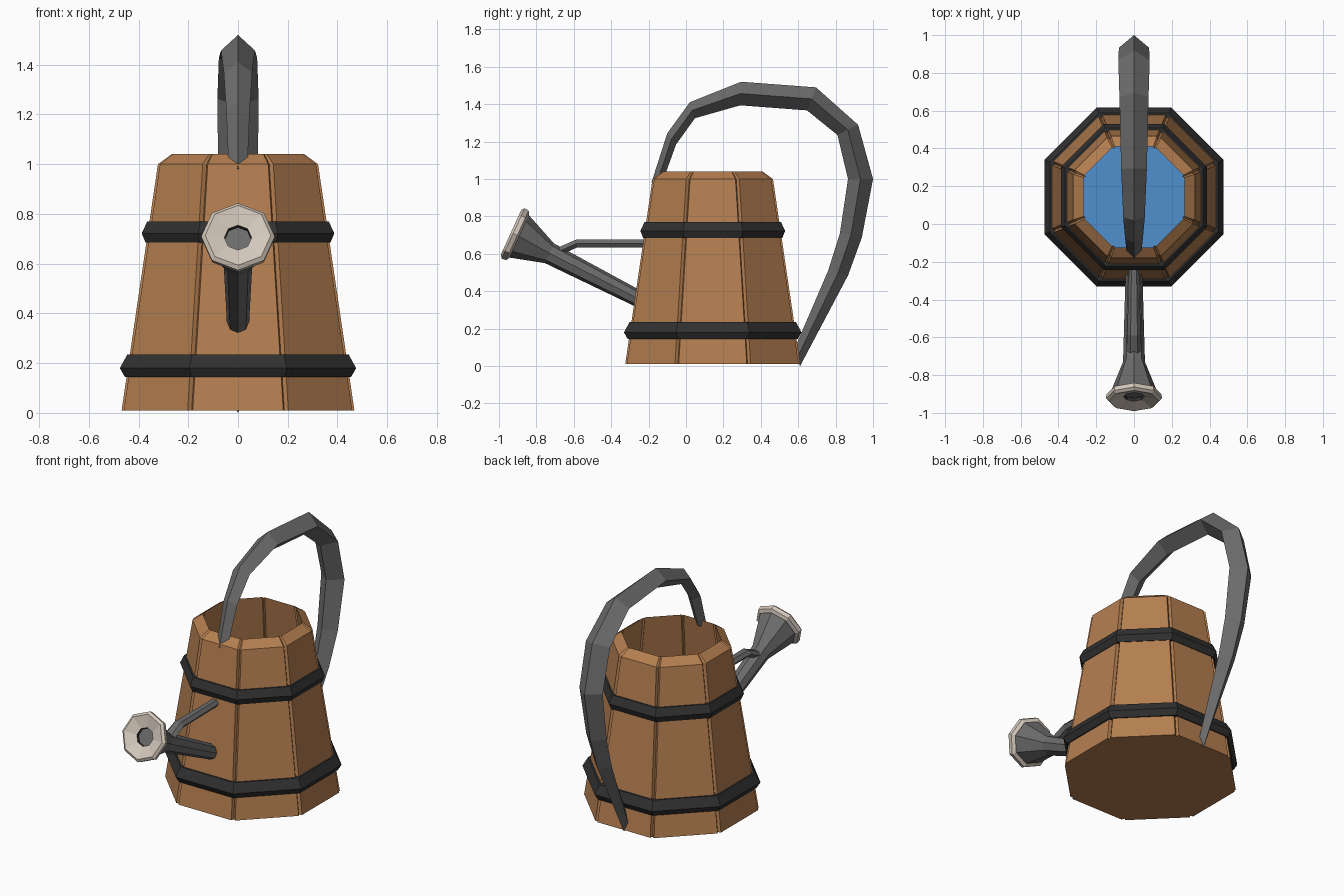
import bpy, math
from mathutils import Vector

if "Cube" in bpy.data.objects:
    bpy.data.objects.remove(bpy.data.objects["Cube"])

CY = 0.143                      # bucket centre in y
T = math.tan(math.pi / 8)


def material(name, rgb):
    m = bpy.data.materials.new(name)
    m.diffuse_color = (*rgb, 1)
    m.use_nodes = True
    m.node_tree.nodes["Principled BSDF"].inputs["Base Color"].default_value = m.diffuse_color
    return m


WOOD = material("wood", (0.46, 0.21, 0.08))
IRON = material("dark_iron", (0.03, 0.03, 0.03))
STEEL = material("steel", (0.15, 0.15, 0.15))
PALE = material("pale_metal", (0.66, 0.58, 0.50))
WATER = material("water", (0.08, 0.28, 0.62))


def loft(name, rings, mat, cap_start=True, cap_end=True, closed=False):
    """Skin a list of equal-length rings with flat quads."""
    n, k = len(rings[0]), len(rings)
    verts = [v for r in rings for v in r]
    faces = []
    for i in range(k if closed else k - 1):
        a, b = i * n, (i + 1) % k * n
        faces += [(a + j, a + (j + 1) % n, b + (j + 1) % n, b + j) for j in range(n)]
    if not closed:
        if cap_start:
            faces.append(tuple(reversed(range(n))))
        if cap_end:
            faces.append(tuple(range((k - 1) * n, k * n)))
    me = bpy.data.meshes.new(name)
    me.from_pydata(verts, [], faces)
    me.materials.append(mat)
    ob = bpy.data.objects.new(name, me)
    bpy.context.collection.objects.link(ob)
    return ob


def octagon(apothem, z):
    r = apothem / math.cos(math.pi / 8)
    return [(r * math.cos(a), CY + r * math.sin(a), z)
            for a in (math.pi / 8 + i * math.pi / 4 for i in range(8))]


def stave_ring(apothem, z, gap=0.012, depth=0.02):
    """Octagon with a narrow V groove at every corner, between staves."""
    pts = []
    for i in range(8):
        a = i * math.pi / 4
        n = Vector((math.cos(a), math.sin(a), 0))
        t = Vector((-n.y, n.x, 0))
        h = apothem * T - gap
        c = a + math.pi / 8
        r = apothem / math.cos(math.pi / 8) - depth
        for p in (n * apothem - t * h, n * apothem + t * h,
                  Vector((r * math.cos(c), r * math.sin(c), 0))):
            pts.append(p + Vector((0, CY, z)))
    return pts


def disc(y, z, r, tilt=math.radians(24.5)):
    """Octagonal ring facing forward and up, one corner at the top."""
    up = Vector((0, math.sin(tilt), math.cos(tilt)))
    side = Vector((1, 0, 0))
    return [Vector((0, y, z)) + (up * math.cos(a) + side * math.sin(a)) * r
            for a in (i * math.pi / 4 for i in range(8))]


# Wooden bucket with a sloped rim and hollow inside
loft("bucket", [stave_ring(0.468, 0.01), stave_ring(0.322, 1.0),
                stave_ring(0.267, 1.04, 0.008, 0.012),
                stave_ring(0.335, 0.55, 0.008, 0.012)], WOOD, cap_end=False)
loft("water", [octagon(0.33, 0.55), octagon(0.33, 0.56)], WATER)

# Iron hoops
for name, prof in (
        ("lower_hoop", [(0.42, 0.145), (0.455, 0.145), (0.475, 0.18), (0.445, 0.235), (0.42, 0.235)]),
        ("upper_hoop", [(0.34, 0.685), (0.372, 0.685), (0.387, 0.722), (0.365, 0.77), (0.34, 0.77)])):
    loft(name, [octagon(a, z) for a, z in prof], IRON, closed=True)

# Handle: diamond section given by outer (y, z), inner (y, z), half width
sections = [
    (-0.185, 0.98, -0.12, 1.0, 0.038), (-0.10, 1.245, -0.053, 1.185, 0.047),
    (0.02, 1.41, 0.048, 1.325, 0.057), (0.294, 1.52, 0.29, 1.394, 0.068),
    (0.695, 1.49, 0.647, 1.367, 0.077), (0.92, 1.29, 0.81, 1.235, 0.083),
    (1.0, 1.0, 0.866, 1.0, 0.08), (0.94, 0.687, 0.823, 0.71, 0.07),
    (0.866, 0.484, 0.76, 0.51, 0.058), (0.61, 0.0, 0.575, 0.08, 0.022)]
loft("handle", [[(0, oy, oz), (w, (oy + iy) / 2, (oz + iz) / 2), (0, iy, iz),
                 (-w, (oy + iy) / 2, (oz + iz) / 2)]
                for oy, oz, iy, iz, w in sections], STEEL)

# Spout tube flaring into the sprinkler head
loft("spout", [disc(-0.2, 0.332, 0.043), disc(-0.73, 0.603, 0.058),
               disc(-0.90, 0.698, 0.128)], STEEL)

# Pale sprinkler face: rim, then a dished front around the hole
loft("sprinkler_face", [disc(-0.892, 0.694, 0.128), disc(-0.902, 0.699, 0.146),
                        disc(-0.924, 0.709, 0.148), disc(-0.936, 0.714, 0.132),
                        disc(-0.915, 0.705, 0.055)], PALE, cap_end=False)
loft("sprinkler_hole", [disc(-0.915, 0.705, 0.055), disc(-0.86, 0.68, 0.045)],
     IRON, cap_start=False)

# Brace bar between bucket and spout, six-sided
brace = [(-0.2, 0.655, 0.026, 0), (-0.585, 0.655, 0.036, 0.2), (-0.72, 0.595, 0.042, 0.42)]
loft("spout_brace", [[(w * math.cos(i * math.pi / 3),
                       y - 0.024 * math.sin(i * math.pi / 3) * math.sin(t),
                       z + 0.024 * math.sin(i * math.pi / 3) * math.cos(t)) for i in range(6)]
                     for y, z, w, t in brace], STEEL)

# Make all normals consistent
import bmesh
for ob in bpy.context.collection.objects:
    bm = bmesh.new()
    bm.from_mesh(ob.data)
    bmesh.ops.recalc_face_normals(bm, faces=bm.faces)
    bm.to_mesh(ob.data)
    bm.free()
